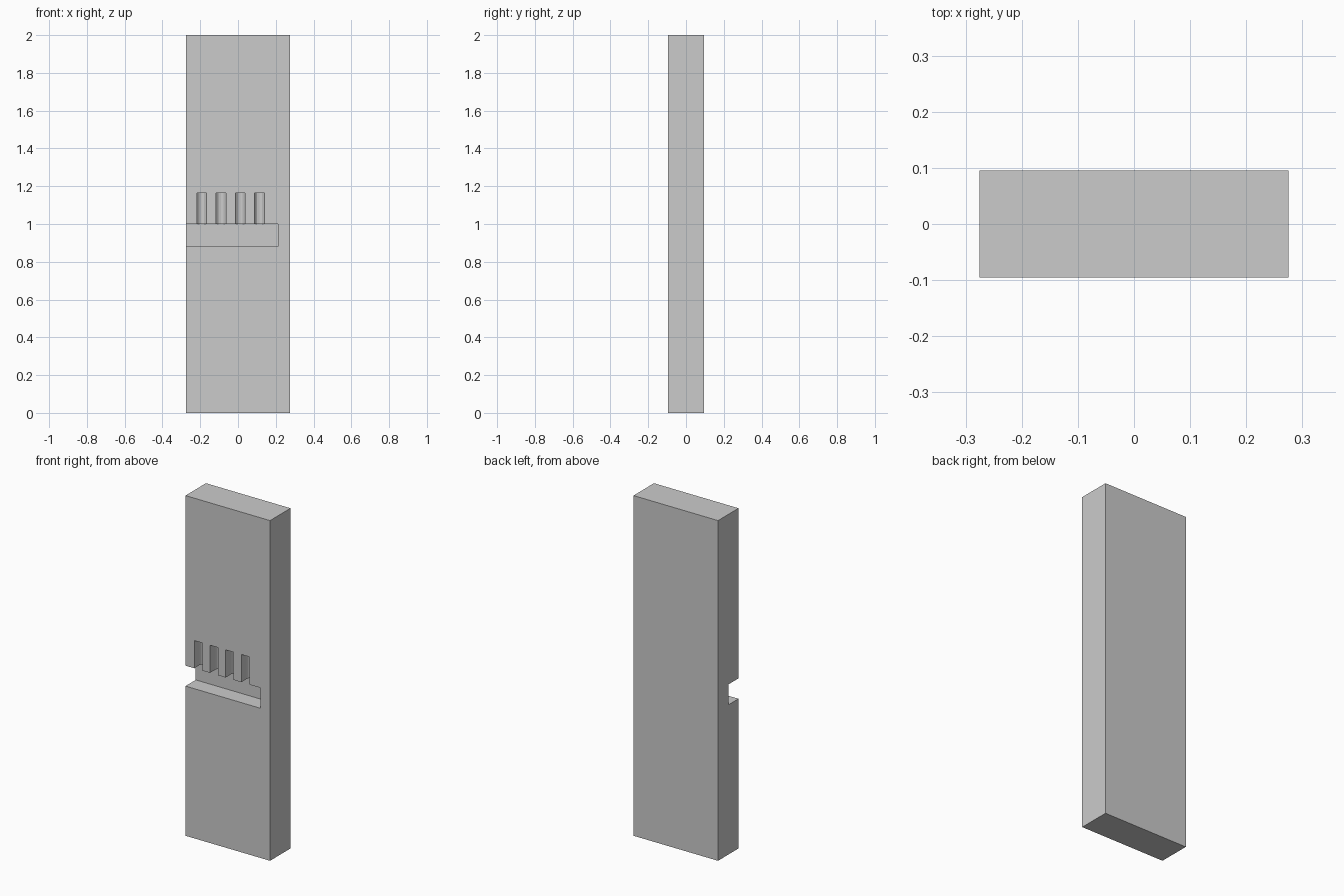
import bpy, bmesh, math

if "Cube" in bpy.data.objects:
    bpy.data.objects.remove(bpy.data.objects["Cube"])


def prism(name, outline, z0, z1):
    """Vertical prism from an (x, y) outline."""
    bm = bmesh.new()
    face = bm.faces.new([bm.verts.new((x, y, z0)) for x, y in outline])
    top = bmesh.ops.extrude_face_region(bm, geom=[face])
    verts = [v for v in top["geom"] if isinstance(v, bmesh.types.BMVert)]
    bmesh.ops.translate(bm, verts=verts, vec=(0, 0, z1 - z0))
    bmesh.ops.recalc_face_normals(bm, faces=bm.faces)
    me = bpy.data.meshes.new(name)
    bm.to_mesh(me)
    bm.free()
    ob = bpy.data.objects.new(name, me)
    bpy.context.collection.objects.link(ob)
    return ob


def box(name, x0, x1, y0, y1, z0, z1):
    return prism(name, [(x0, y0), (x1, y0), (x1, y1), (x0, y1)], z0, z1)


def carve(target, cutter):
    mod = target.modifiers.new(cutter.name, 'BOOLEAN')
    mod.operation = 'DIFFERENCE'
    mod.solver = 'EXACT'
    mod.object = cutter
    bpy.context.view_layer.objects.active = target
    bpy.ops.object.modifier_apply(modifier=mod.name)
    bpy.data.objects.remove(cutter)


# Main slab
slab = box("slab", -0.275, 0.275, -0.095, 0.095, 0, 2)

# Four upright grooves with rounded backs, rising out of the long slot
r, back_y = 0.026, -0.045
for i in range(4):
    cx = -0.192 + i * 0.102
    arc = [(cx + r * math.cos(math.pi * k / 6), back_y + r * math.sin(math.pi * k / 6))
           for k in range(7)]
    carve(slab, prism("groove_cutter", [(cx - r, -0.15), (cx + r, -0.15)] + arc, 0.94, 1.163))

# Long horizontal slot, open at the left side
carve(slab, box("slot_cutter", -0.4, 0.212, -0.2, 0.0, 0.88, 1.0))
